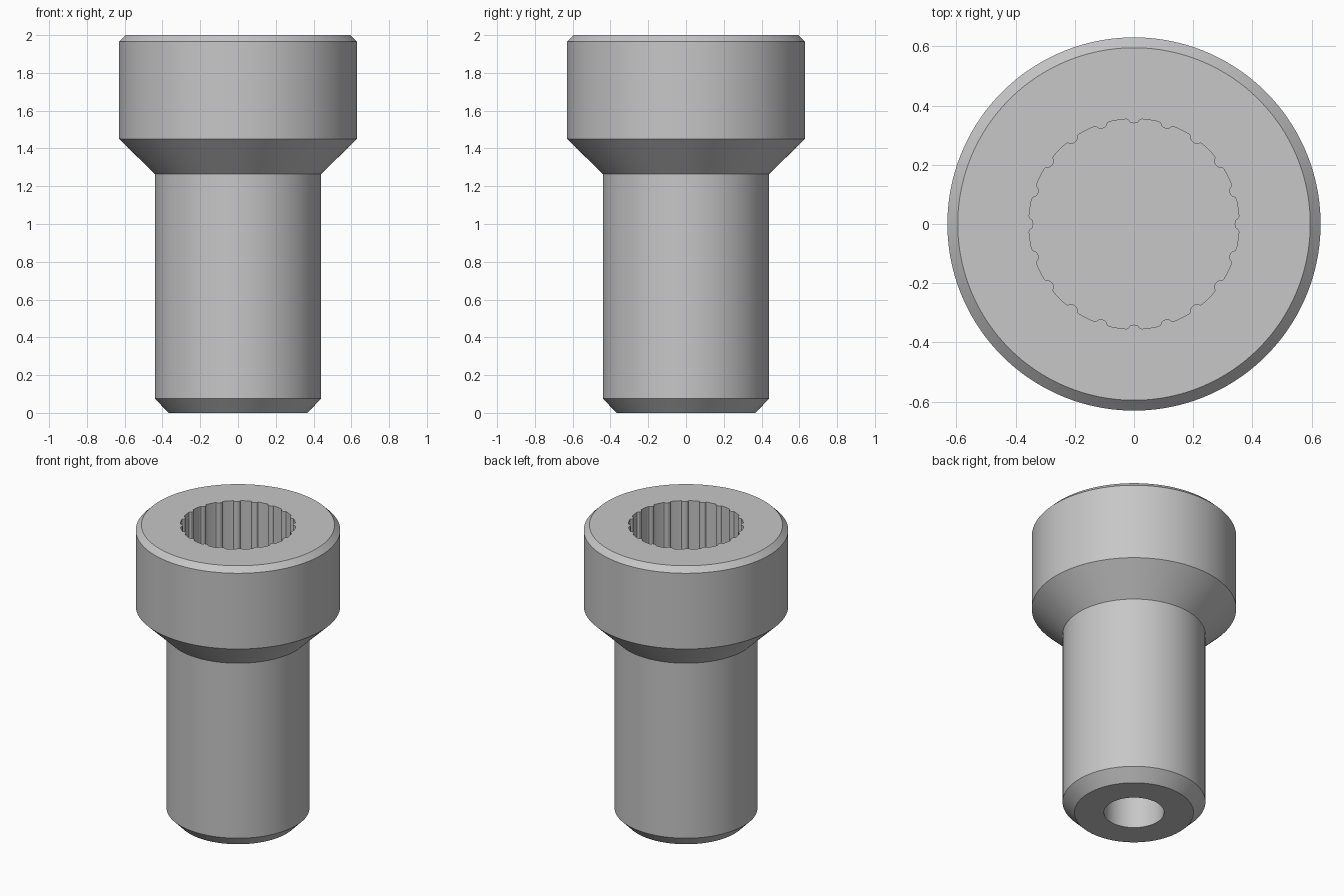
import bpy
import bmesh
import math

if "Cube" in bpy.data.objects:
    bpy.data.objects.remove(bpy.data.objects["Cube"], do_unlink=True)

# Single steel grey
steel = bpy.data.materials.new("steel_grey")
steel.use_nodes = True
grey = (0.57, 0.57, 0.57, 1.0)
steel.diffuse_color = grey
steel.node_tree.nodes["Principled BSDF"].inputs["Base Color"].default_value = grey

SPLINES = 20          # inward ribs around the socket
STEPS = 16            # segments per rib
SEGMENTS = SPLINES * STEPS
RIB_HALF_WIDTH = 0.021
RIB_DEPTH = 0.015


def round_radius(radius, angle):
    return radius


def ribbed_radius(radius, angle):
    """Circle with a small rounded rib pushed inward at each pitch."""
    pitch = 2 * math.pi / SPLINES
    offset = abs((angle + pitch / 2) % pitch - pitch / 2) * radius
    bump = max(0.0, 1 - (offset / RIB_HALF_WIDTH) ** 2)
    return radius - RIB_DEPTH * math.sqrt(bump)


# Profile from bore end, out round the body, and down into the socket
profile = [
    (0.185, 0.80, round_radius),     # blind bore end
    (0.185, 0.00, round_radius),     # bore mouth
    (0.367, 0.00, round_radius),     # shaft end
    (0.44, 0.075, round_radius),     # shaft chamfer
    (0.44, 1.265, round_radius),     # neck
    (0.63, 1.45, round_radius),      # head underside
    (0.63, 1.965, round_radius),     # head side
    (0.595, 2.00, round_radius),     # head chamfer
    (0.355, 2.00, ribbed_radius),    # socket mouth
    (0.355, 1.40, ribbed_radius),    # socket floor
]

bm = bmesh.new()
rings = []
for radius, z, shape in profile:
    ring = []
    for i in range(SEGMENTS):
        a = 2 * math.pi * i / SEGMENTS
        r = shape(radius, a)
        ring.append(bm.verts.new((r * math.cos(a), r * math.sin(a), z)))
    rings.append(ring)

for low, high in zip(rings, rings[1:]):
    for i in range(SEGMENTS):
        j = (i + 1) % SEGMENTS
        bm.faces.new((low[i], low[j], high[j], high[i]))

# Flat ends of the bore and the socket
bm.faces.new(rings[0][::-1])
bm.faces.new(rings[-1])
bmesh.ops.recalc_face_normals(bm, faces=bm.faces)

mesh = bpy.data.meshes.new("socket_head_bolt")
bm.to_mesh(mesh)
bm.free()
mesh.materials.append(steel)
bolt = bpy.data.objects.new("socket_head_bolt", mesh)
bpy.context.collection.objects.link(bolt)

bpy.ops.object.select_all(action="DESELECT")
bolt.select_set(True)
bpy.context.view_layer.objects.active = bolt
bpy.ops.object.shade_smooth_by_angle(angle=math.radians(30))
